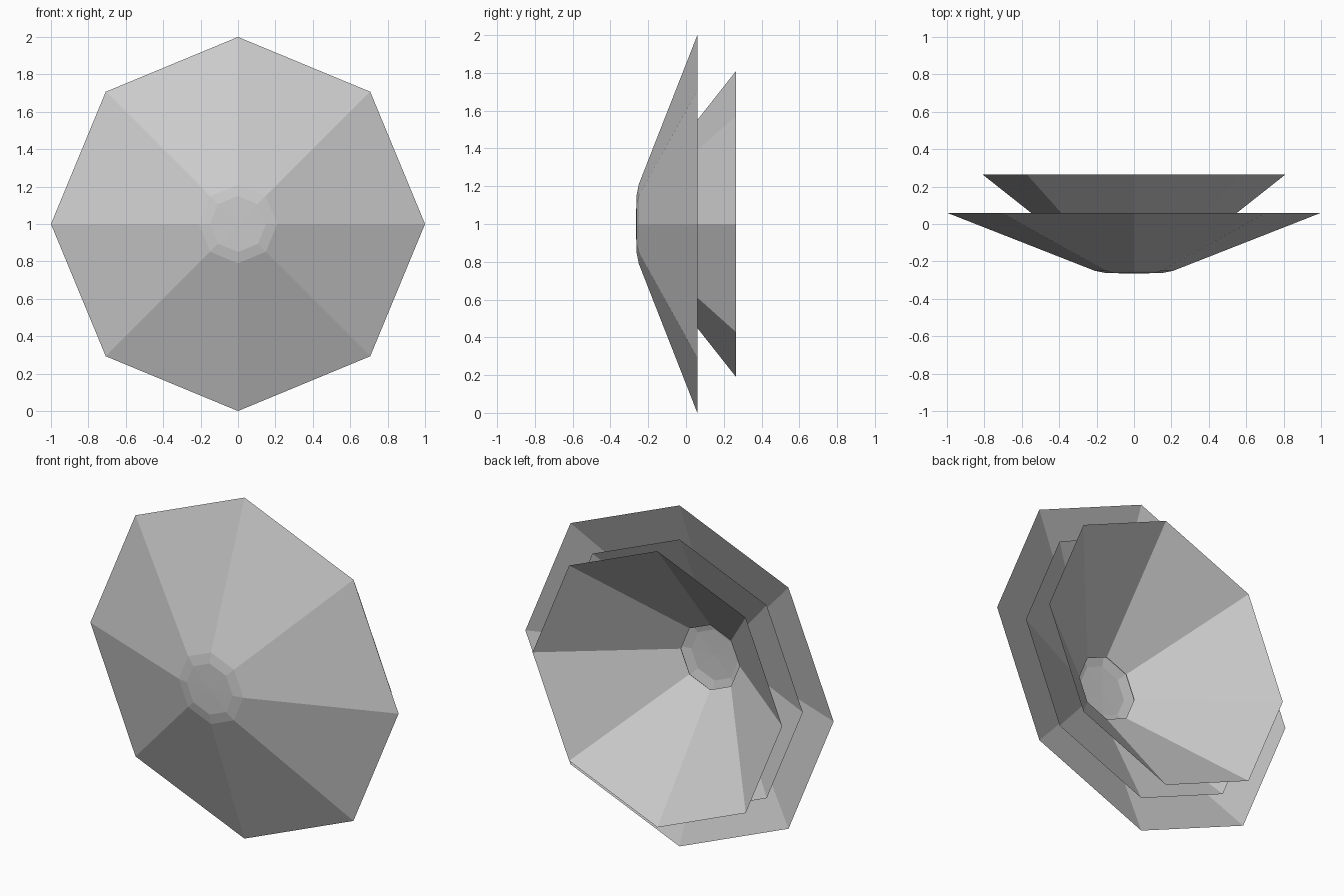
import bpy, bmesh, math

if "Cube" in bpy.data.objects:
    bpy.data.objects.remove(bpy.data.objects["Cube"])

SIDES = 8
CENTRE_Z = 1.0

grey = bpy.data.materials.new("light_grey")
grey.diffuse_color = (0.6, 0.6, 0.6, 1.0)
grey.use_nodes = True
grey.node_tree.nodes["Principled BSDF"].inputs["Base Color"].default_value = grey.diffuse_color


def octagon_shell(name, profile):
    """Open faceted shell around the y axis; profile is (radius, y), radius 0 is a tip."""
    bm = bmesh.new()
    rings = []
    for radius, y in profile:
        count = SIDES if radius > 0 else 1
        rings.append([bm.verts.new((radius * math.cos(k * math.tau / SIDES), y,
                                    CENTRE_Z + radius * math.sin(k * math.tau / SIDES)))
                      for k in range(count)])
    for a, b in zip(rings, rings[1:]):
        for k in range(SIDES):
            n = (k + 1) % SIDES
            if len(b) == 1:
                bm.faces.new((a[k], a[n], b[0]))
            else:
                bm.faces.new((a[k], a[n], b[n], b[k]))
    mesh = bpy.data.meshes.new(name)
    bm.to_mesh(mesh)
    bm.free()
    mesh.materials.append(grey)
    obj = bpy.data.objects.new(name, mesh)
    bpy.context.collection.objects.link(obj)
    return obj


# Wide front dish with a shallow closed nose
octagon_shell("front_dish", [(1.0, 0.06), (0.21, -0.25), (0.15, -0.262), (0.0, -0.265)])

# Smaller dish nested inside the front one, sharing its rim plane
octagon_shell("middle_dish", [(0.8, 0.06), (0.2, -0.238)])

# Steep rear funnel, open at both ends
octagon_shell("rear_funnel", [(0.81, 0.265), (0.19, -0.225)])
